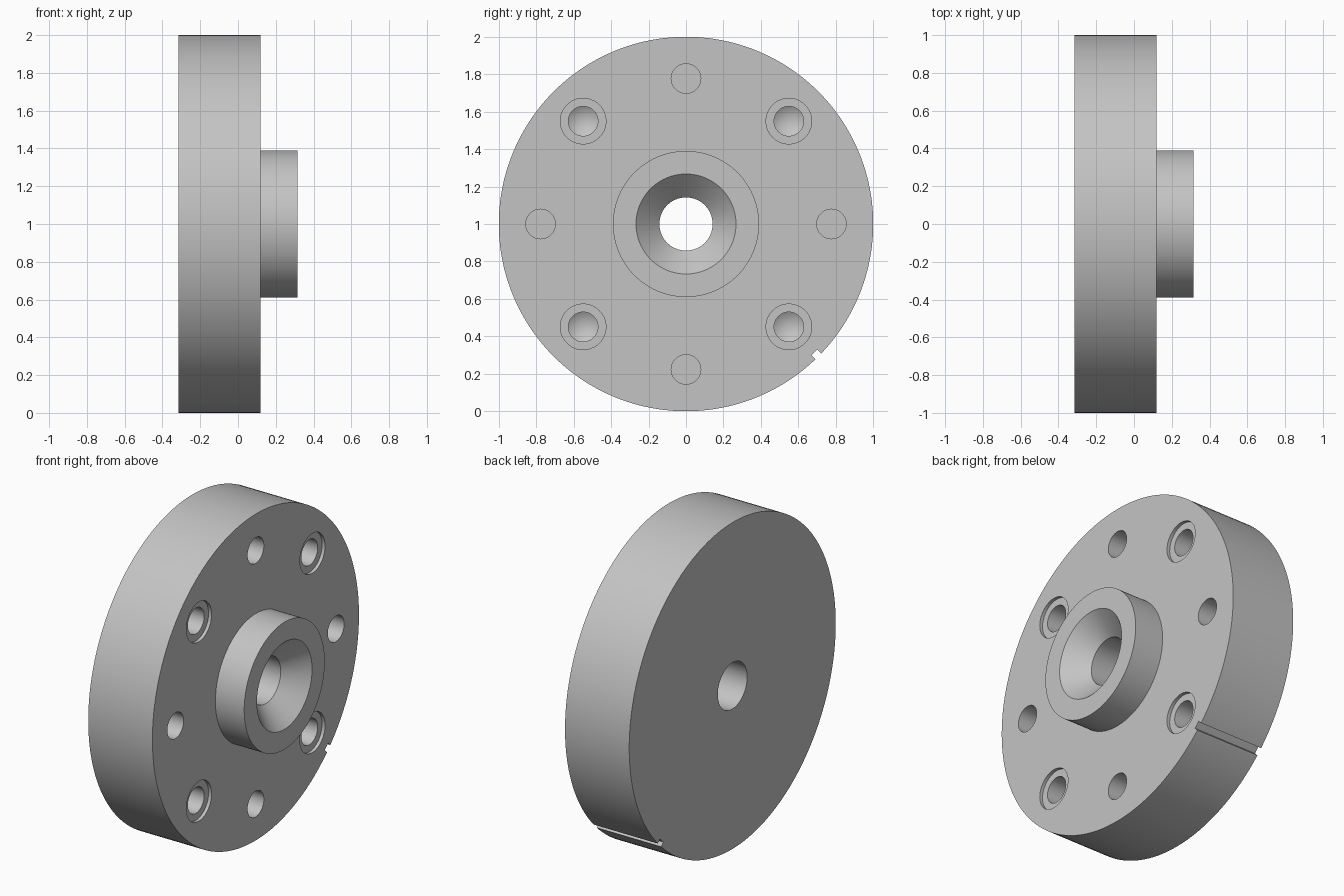
import bpy, bmesh, math
from mathutils import Matrix

if "Cube" in bpy.data.objects:
    bpy.data.objects.remove(bpy.data.objects["Cube"])

steel = bpy.data.materials.new("grey_steel")
steel.diffuse_color = (0.55, 0.55, 0.55, 1)
steel.use_nodes = True
steel.node_tree.nodes["Principled BSDF"].inputs["Base Color"].default_value = steel.diffuse_color

BACK, FACE, TIP = -0.315, 0.12, 0.315


def finish(name, bm):
    bmesh.ops.remove_doubles(bm, verts=bm.verts, dist=1e-5)
    bmesh.ops.recalc_face_normals(bm, faces=bm.faces)
    me = bpy.data.meshes.new(name)
    bm.to_mesh(me)
    bm.free()
    me.materials.append(steel)
    ob = bpy.data.objects.new(name, me)
    bpy.context.scene.collection.objects.link(ob)
    return ob


def lathe(bm, profile, y, z, n, closed):
    """Turn an (x, radius) profile around the x direction through (y, z)."""
    rings = []
    for x, r in profile:
        if r == 0:
            rings.append([bm.verts.new((x, y, z))] * n)
        else:
            rings.append([bm.verts.new((x, y + r * math.cos(2 * math.pi * i / n),
                                        z + r * math.sin(2 * math.pi * i / n)))
                          for i in range(n)])
    pairs = list(zip(rings, rings[1:]))
    if closed:
        pairs.append((rings[-1], rings[0]))
    for a, b in pairs:
        for i in range(n):
            j = (i + 1) % n
            bm.faces.new(list(dict.fromkeys((a[i], a[j], b[j], b[i]))))


# Disc, raised hub and countersunk bore in one turned body
bm = bmesh.new()
lathe(bm, [(BACK, 0.142), (BACK, 1.0), (FACE, 1.0), (FACE, 0.39), (TIP, 0.39),
           (TIP, 0.267), (TIP - 0.125, 0.142)], 0, 1, 160, True)
flange = finish("flange", bm)

# Cutters: four plain holes, four counterbored drill holes, rim notch
bm = bmesh.new()
for k in range(4):
    a = k * math.pi / 2
    lathe(bm, [(FACE + 0.05, 0), (FACE + 0.05, 0.079), (FACE - 0.25, 0.079),
               (FACE - 0.25, 0)],
          0.777 * math.cos(a), 1 + 0.777 * math.sin(a), 40, False)
    a += math.pi / 4
    lathe(bm, [(FACE + 0.05, 0), (FACE + 0.05, 0.122), (FACE - 0.02, 0.122),
               (FACE - 0.02, 0.079), (FACE - 0.25, 0.079), (FACE - 0.30, 0)],
          0.777 * math.cos(a), 1 + 0.777 * math.sin(a), 40, False)
notch = (Matrix.Translation((0, 0, 1)) @ Matrix.Rotation(-math.pi / 4, 4, 'X')
         @ Matrix.Translation((0, 1.02, 0)) @ Matrix.Diagonal((1, 0.1, 0.045, 1)))
bmesh.ops.create_cube(bm, size=1, matrix=notch)
cutter = finish("hole_cutter", bm)
cutter.hide_render = True

# Cut, bake the result and drop the cutter
mod = flange.modifiers.new("holes", 'BOOLEAN')
mod.operation = 'DIFFERENCE'
mod.solver = 'EXACT'
mod.object = cutter
bpy.context.view_layer.update()
dg = bpy.context.evaluated_depsgraph_get()
baked = bpy.data.meshes.new_from_object(flange.evaluated_get(dg))
flange.modifiers.clear()
flange.data = baked
bpy.data.objects.remove(cutter)

bpy.ops.object.select_all(action='DESELECT')
flange.select_set(True)
bpy.context.view_layer.objects.active = flange
bpy.ops.object.shade_smooth_by_angle(angle=math.radians(25))
